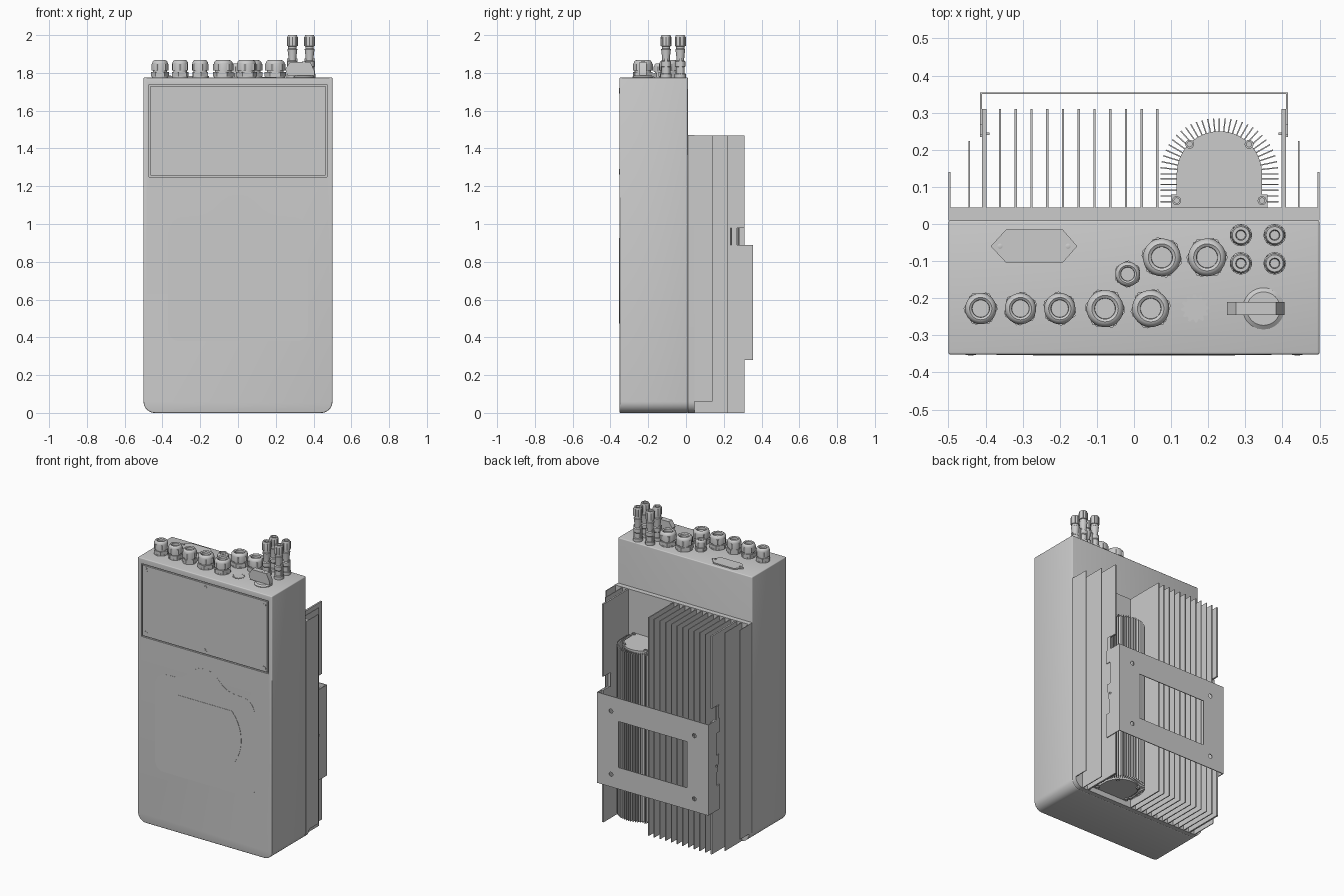
import bpy, bmesh
from math import sin, cos, pi, radians
from mathutils import Vector

if "Cube" in bpy.data.objects:
    bpy.data.objects.remove(bpy.data.objects["Cube"])


def finish(name, bm):
    bmesh.ops.recalc_face_normals(bm, faces=bm.faces)
    me = bpy.data.meshes.new(name)
    bm.to_mesh(me)
    bm.free()
    ob = bpy.data.objects.new(name, me)
    bpy.context.collection.objects.link(ob)
    return ob


AXES = {'x': lambda p, d: (d, p[0], p[1]),
        'y': lambda p, d: (p[0], d, p[1]),
        'z': lambda p, d: (p[0], p[1], d)}


def add_prism(bm, pts, axis, a, b):
    rings = [[bm.verts.new(AXES[axis](p, d)) for p in pts] for d in (a, b)]
    n = len(pts)
    for r in rings:
        bm.faces.new(r)
    for i in range(n):
        j = (i + 1) % n
        bm.faces.new((rings[0][i], rings[0][j], rings[1][j], rings[1][i]))


def prism(name, pts, axis, a, b):
    bm = bmesh.new()
    add_prism(bm, pts, axis, a, b)
    return finish(name, bm)


def rect(x0, x1, y0, y1):
    return [(x0, y0), (x1, y0), (x1, y1), (x0, y1)]


def arc(cx, cy, r, a0, a1, n=10):
    return [(cx + r * cos(radians(a0 + (a1 - a0) * i / n)),
             cy + r * sin(radians(a0 + (a1 - a0) * i / n))) for i in range(n + 1)]


def circle(cx, cy, r, n=24):
    return arc(cx, cy, r, 0, 360 * (n - 1) / n, n - 1)


def add_lathe(bm, x, y, z, prof, n=32):
    rings = [[bm.verts.new((x + r * cos(2 * pi * i / n), y + r * sin(2 * pi * i / n), z + h))
              for i in range(n)] for r, h in prof]
    for lo, hi in zip(rings, rings[1:]):
        for i in range(n):
            j = (i + 1) % n
            bm.faces.new((lo[i], lo[j], hi[j], hi[i]))
    bm.faces.new(rings[0])
    bm.faces.new(rings[-1])


def bake(ob):
    dg = bpy.context.evaluated_depsgraph_get()
    me = bpy.data.meshes.new_from_object(ob.evaluated_get(dg))
    ob.modifiers.clear()
    ob.data = me


def cut(ob, cutter):
    m = ob.modifiers.new("cut", 'BOOLEAN')
    m.operation, m.solver, m.object = 'DIFFERENCE', 'EXACT', cutter
    bake(ob)
    bpy.data.objects.remove(cutter)


TOP = 1.775
FRONT = -0.352

# Housing with rounded lower corners and a recess for the cover
R = 0.06
outline = arc(-0.5 + R, R, R, 180, 270) + arc(0.5 - R, R, R, 270, 360)
body = prism("housing", outline + [(0.5, TOP), (-0.5, TOP)], 'y', FRONT, 0.01)
bev = body.modifiers.new("bevel", 'BEVEL')
bev.width, bev.segments, bev.limit_method, bev.angle_limit = 0.006, 3, 'ANGLE', radians(40)
bake(body)
cut(body, prism("cutter", rect(-0.472, 0.472, 1.248, 1.738), 'y', -0.4, FRONT + 0.012))
prism("terminal_cover", rect(-0.464, 0.464, 1.256, 1.73), 'y', FRONT, FRONT + 0.013)
bm = bmesh.new()
for x in (-0.44, 0, 0.44):
    for z in (1.277, 1.706):
        add_prism(bm, circle(x, z, 0.014), 'y', FRONT - 0.0015, FRONT + 0.005)
        add_prism(bm, circle(x, z, 0.007, 6), 'y', FRONT - 0.0025, FRONT)
finish("cover_screws", bm)

# Low relief plate and flat-topped disc on the front
right = arc(0.31, 0.44, 0.06, -90, 0) + arc(0.28, 0.95, 0.09, 0, 90) + \
    [(0.22, 1.043), (0.17, 1.055), (0.13, 1.08), (0.09, 1.12), (0.05, 1.147)]
prism("front_relief", right + [(0, 1.155)] + [(-x, z) for x, z in reversed(right)],
      'y', FRONT - 0.001, FRONT + 0.002)
prism("front_disc", arc(0, 0.745, 0.272, 138, 402, 64), 'y', -0.355, FRONT)

# Heat sink base and plate fins
prism("heatsink_base", outline + [(0.5, 1.47), (-0.5, 1.47)], 'y', 0.01, 0.044)
bm = bmesh.new()
for i in range(12):
    x = -0.361 + i * 0.0424 if i < 11 else 0.062
    add_prism(bm, rect(x - 0.003, x + 0.003, 0.04, 0.31), 'z', 0, 1.468)
for s in (-1, 1):
    add_prism(bm, rect(s * 0.4415, s * 0.4465, 0.04, 0.223), 'z', 0, 1.468)
    add_prism(bm, rect(s * 0.495, s * 0.5, 0.04, 0.14), 'z', 0.06, 1.468)
    add_prism(bm, [(0.04, 0), (0.31, 0), (0.31, 0.355), (0.235, 0.355), (0.235, 0.445),
                   (0.31, 0.445), (0.31, 0.89), (0.235, 0.89), (0.235, 0.98),
                   (0.31, 0.98), (0.31, 1.468), (0.04, 1.468)], 'x', s * 0.398, s * 0.409)
finish("heatsink_fins", bm)

# Arched choke housing with end caps and radial fins
CX, CY, CR = 0.23, 0.135, 0.115
arch = arc(CX, CY, CR, 0, 180, 28)
flange = [(CX - CR, 0.08), (0.1, 0.08), (0.1, 0.04), (0.36, 0.04), (0.36, 0.08), (CX + CR, 0.08)]
prism("choke_core", arch + flange, 'z', 0.05, 1.17)
prism("choke_top_cap", arch + flange, 'z', 1.17, 1.185)
prism("choke_bottom_cap", arch + flange, 'z', 0.035, 0.05)
bm = bmesh.new()
W = 0.0017


def radial_fin(x, y, dx, dy, length):
    p, d = Vector((x, y)), Vector((dx, dy))
    n = Vector((-dy, dx)) * W
    add_prism(bm, [p - d * 0.01 - n, p + d * length - n, p + d * length + n, p - d * 0.01 + n],
              'z', 0.045, 1.172)


for i in range(31):
    a = pi * i / 30
    radial_fin(CX + CR * cos(a), CY + CR * sin(a), cos(a), sin(a), 0.034 + 0.01 * abs(cos(a)))
for i in range(5):
    for s in (-1, 1):
        radial_fin(CX + s * CR, 0.06 + i * 0.0155, s, 0, 0.044)
finish("choke_fins", bm)
bm = bmesh.new()
for x, y in ((0.15, 0.215), (0.31, 0.215), (0.115, 0.063), (0.345, 0.063)):
    add_lathe(bm, x, y, 1.18, [(0.012, 0), (0.012, 0.012), (0.007, 0.012), (0.007, 0.006)], 16)
    add_lathe(bm, x, y, 0.04, [(0.012, 0), (0.012, -0.012), (0.007, -0.012), (0.007, -0.006)], 16)
finish("choke_screws", bm)

# Wall bracket: framed back plate with notched side flanges
plate = prism("bracket_plate", rect(-0.415, 0.415, 0.28, 0.89), 'y', 0.35, 0.355)
bm = bmesh.new()
add_prism(bm, rect(-0.255, 0.255, 0.425, 0.735), 'y', 0.3, 0.4)
for x in (-0.31, 0.31):
    for z in (0.365, 0.79):
        add_prism(bm, circle(x, z, 0.014), 'y', 0.3, 0.4)
cut(plate, finish("cutter", bm))
for s, side in ((-1, "left"), (1, "right")):
    flank = prism("bracket_flange_" + side,
                  [(0.352, 0.28), (0.352, 0.89), (0.235, 0.89), (0.235, 0.80), (0.267, 0.80),
                   (0.267, 0.65), (0.24, 0.65), (0.24, 0.60), (0.25, 0.585), (0.25, 0.55),
                   (0.262, 0.535), (0.262, 0.445), (0.235, 0.445), (0.235, 0.28)],
                  'x', s * 0.41, s * 0.415)
    cut(flank, prism("cutter", circle(0.268, 0.58, 0.008, 16), 'x', s * 0.38, s * 0.45))
    bm = bmesh.new()
    for z0, z1 in ((0.80, 0.98), (0.355, 0.445)):
        add_prism(bm, rect(s * 0.39, s * 0.415, 0.24, 0.246), 'z', max(z0, z1 - 0.09), z1)
        add_prism(bm, rect(s * 0.41, s * 0.415, 0.24, 0.27), 'z', z0, z1)
    finish("bracket_hooks_" + side, bm)

# Cable glands: flanged hex nut, neck, hex cap and domed end with a bore
glands = [(-0.413, -0.228, 0.043), (-0.306, -0.228, 0.043), (-0.2, -0.228, 0.043),
          (-0.078, -0.228, 0.051), (0.045, -0.228, 0.051), (-0.017, -0.135, 0.034),
          (0.075, -0.09, 0.052), (0.197, -0.09, 0.052)]
for k, (x, y, r) in enumerate(glands):
    bm = bmesh.new()
    h = 0.092 if r > 0.04 else 0.075

    def hexagon(z0, z1, rad, turn):
        add_prism(bm, [(x + rad * cos(pi * i / 3 + turn), y + rad * sin(pi * i / 3 + turn))
                       for i in range(6)], 'z', TOP + z0 * h, TOP + z1 * h)

    hexagon(0.06, 0.32, r * 1.08, k * 0.3)
    hexagon(0.42, 0.78, r * 1.06, k * 0.3 + 0.2)
    add_lathe(bm, x, y, TOP, [(a * r, b * h) for a, b in (
        (0.98, -0.02), (0.98, 0.08), (0.85, 0.08), (0.85, 0.4), (0.98, 0.4), (0.98, 0.8),
        (0.93, 0.9), (0.8, 0.98), (0.7, 1.0), (0.55, 0.95), (0.52, 0.6))])
    finish("cable_gland_%d" % (k + 1), bm)

# Plug connectors: stepped body, waist and ribbed end cap
for k, (x, y) in enumerate((a, b) for a in (0.288, 0.379) for b in (-0.03, -0.106)):
    bm = bmesh.new()
    add_lathe(bm, x, y, TOP, [(0.03, -0.002), (0.03, 0.02), (0.023, 0.022), (0.023, 0.055),
                              (0.027, 0.06), (0.027, 0.085), (0.02, 0.09), (0.021, 0.11),
                              (0.026, 0.15), (0.022, 0.153), (0.022, 0.165), (0.027, 0.167),
                              (0.027, 0.215), (0.023, 0.225), (0.014, 0.225), (0.012, 0.19)], 24)
    for i in range(8):
        a = i * pi / 4
        add_prism(bm, circle(x + 0.026 * cos(a), y + 0.026 * sin(a), 0.0035, 8), 'z',
                  TOP + 0.168, TOP + 0.215)
    for s in (-1, 1):
        add_prism(bm, rect(x + s * 0.018, x + s * 0.028, y - 0.008, y + 0.008), 'z',
                  TOP + 0.02, TOP + 0.1)
    finish("plug_connector_%d" % (k + 1), bm)

# Rotary switch
bm = bmesh.new()
add_lathe(bm, 0.349, -0.228, TOP, [(0.056, -0.002), (0.056, 0.004), (0.045, 0.012)], 40)
add_prism(bm, [(0.262, 1.787), (0.25, 1.82), (0.275, 1.857), (0.383, 1.857), (0.405, 1.81),
               (0.405, 1.785)], 'y', -0.245, -0.21)
add_lathe(bm, 0.349, -0.228, 1.856, [(0.011, 0), (0.011, 0.003), (0.005, 0.003)], 16)
finish("rotary_switch", bm)

# Toothed vent plug
prism("vent_plug", [(0.165 + (0.038, 0.038, 0.03, 0.03)[i % 4] * cos(i * pi / 24),
                     -0.228 + (0.038, 0.038, 0.03, 0.03)[i % 4] * sin(i * pi / 24))
                    for i in range(48)], 'z', TOP - 0.002, TOP + 0.003)

# Hexagonal blanking plate with two screws
bm = bmesh.new()
add_prism(bm, [(-0.386, -0.06), (-0.345, -0.015), (-0.192, -0.015), (-0.153, -0.06),
               (-0.192, -0.104), (-0.345, -0.104)], 'z', TOP - 0.002, TOP + 0.008)
for x in (-0.361, -0.178):
    add_lathe(bm, x, -0.06, TOP + 0.007, [(0.007, 0), (0.007, 0.004), (0.004, 0.005)], 16)
finish("blanking_plate", bm)

# Smooth curved surfaces, keep hard edges
bpy.ops.object.select_all(action='SELECT')
bpy.context.view_layer.objects.active = body
bpy.ops.object.shade_smooth_by_angle(angle=radians(30))
